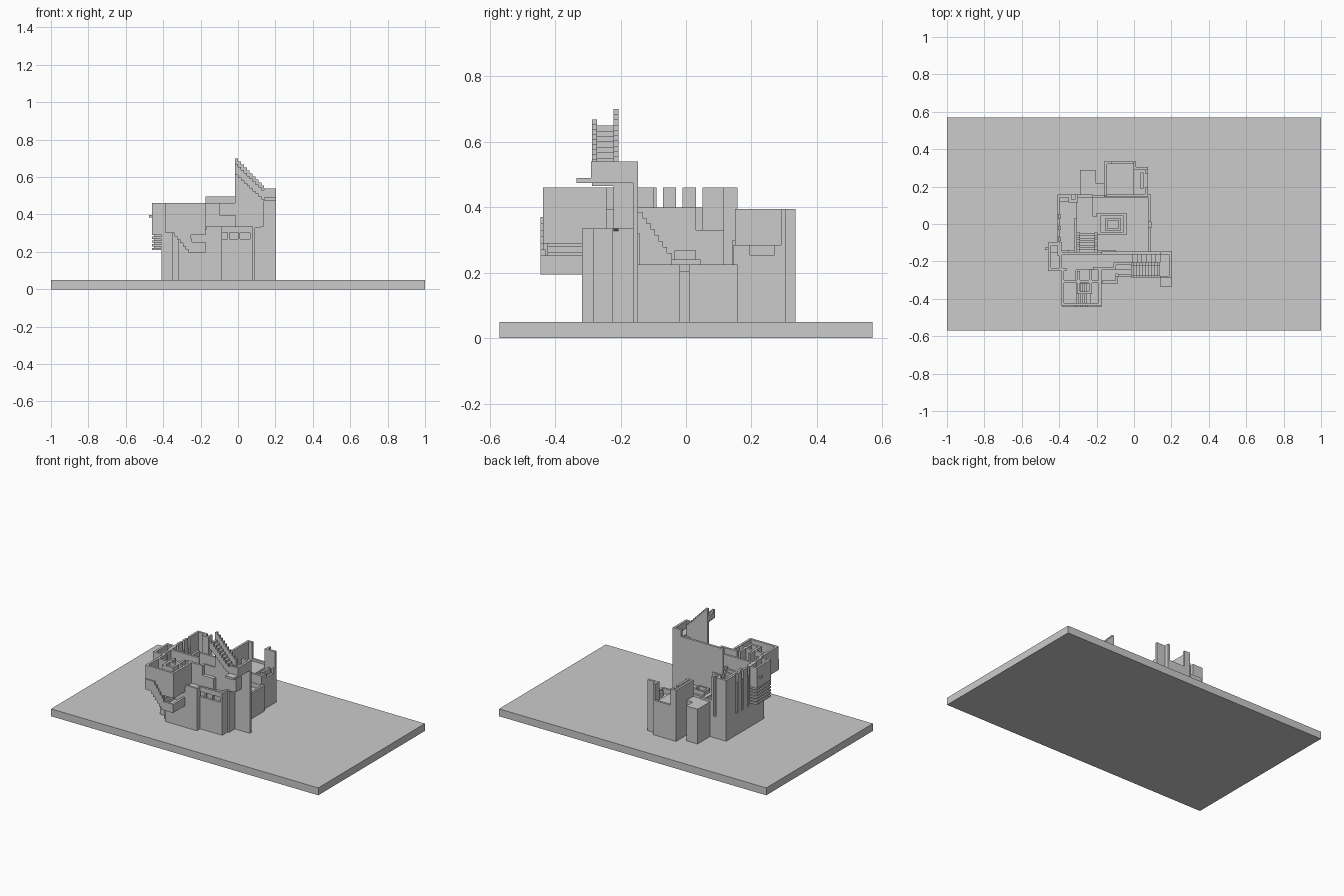
import bpy, bmesh

T = 0.015  # wall thickness


def mesh_object(name, bm):
    bmesh.ops.recalc_face_normals(bm, faces=bm.faces)
    me = bpy.data.meshes.new(name)
    bm.to_mesh(me)
    bm.free()
    ob = bpy.data.objects.new(name, me)
    bpy.context.collection.objects.link(ob)
    return ob


def add_box(bm, x0, x1, y0, y1, z0, z1):
    r = bmesh.ops.create_cube(bm, size=1)
    for v in r["verts"]:
        v.co = ((x0 + x1) / 2 + v.co.x * (x1 - x0),
                (y0 + y1) / 2 + v.co.y * (y1 - y0),
                (z0 + z1) / 2 + v.co.z * (z1 - z0))


def boxes(name, *items):
    bm = bmesh.new()
    for b in items:
        add_box(bm, *b)
    return mesh_object(name, bm)


def ring(name, x0, x1, y0, y1, z0, z1, t=T):
    """Four thin walls around a rectangle."""
    return boxes(name, (x0, x1, y0, y0 + t, z0, z1), (x0, x1, y1 - t, y1, z0, z1),
                 (x0, x0 + t, y0 + t, y1 - t, z0, z1), (x1 - t, x1, y0 + t, y1 - t, z0, z1))


def plate(name, pts, y0, y1):
    """Extrude an xz profile along y."""
    bm = bmesh.new()
    f = bm.faces.new([bm.verts.new((x, y0, z)) for x, z in pts])
    r = bmesh.ops.extrude_face_region(bm, geom=[f])
    vs = [v for v in r["geom"] if isinstance(v, bmesh.types.BMVert)]
    bmesh.ops.translate(bm, vec=(0, y1 - y0, 0), verts=vs)
    return mesh_object(name, bm)


def stepped(x0, z0, x1, z1, n):
    """Points of a staircase line from (x0, z0) to (x1, z1)."""
    pts = [(x0, z0)]
    for i in range(n):
        z = z0 + (z1 - z0) * (i + 1) / n
        pts += [(x0 + (x1 - x0) * i / n, z), (x0 + (x1 - x0) * (i + 1) / n, z)]
    return [p for i, p in enumerate(pts) if i == 0 or p != pts[i - 1]]


# Ground slab
boxes("ground_slab", (-1, 1, -0.57, 0.57, 0, 0.05))

# Courtyard body and low parapet, with a drain notch on the right side
boxes("courtyard_body", (-0.41, 0.075, -0.15, 0.157, 0.05, 0.195))
boxes("courtyard_wall", (0.075, 0.09, -0.15, -0.02, 0.05, 0.225),
      (0.075, 0.09, 0.01, 0.157, 0.05, 0.225), (0.075, 0.095, -0.02, 0.01, 0.05, 0.205),
      (-0.22, 0.09, 0.142, 0.157, 0.05, 0.225))

# Stepped roof light in the courtyard
boxes("roof_light_base", (-0.20, -0.04, -0.06, 0.06, 0.19, 0.225),
      (-0.18, -0.055, -0.045, 0.045, 0.19, 0.24))
ring("roof_light_rim", -0.155, -0.07, -0.035, 0.03, 0.22, 0.268, 0.012)

# Courtyard stair descending to the back
bm = bmesh.new()
for i in range(8):
    add_box(bm, -0.29, -0.21, -0.15, -0.05 - i * 0.0125, 0.19, 0.245 + i * 0.018)
mesh_object("courtyard_stair", bm)
bm = bmesh.new()
for i in range(8):
    for x in (-0.305, -0.21):
        add_box(bm, x, x + T, -0.15, -0.045 - i * 0.0125, 0.19, 0.26 + i * 0.018)
mesh_object("courtyard_stair_sides", bm)
boxes("courtyard_stair_landing", (-0.305, -0.20, -0.05, 0.04, 0.19, 0.225))

# Left wing with narrow wall fins
boxes("left_wing_body", (-0.395, -0.305, -0.17, 0.12, 0.05, 0.33),
      (-0.305, -0.22, 0.04, 0.157, 0.05, 0.225))
bm = bmesh.new()
for y0, y1 in ((-0.17, -0.09), (-0.07, -0.03), (-0.01, 0.03), (0.05, 0.157)):
    add_box(bm, -0.41, -0.395, y0, y1, 0.05, 0.46)
for y0 in (-0.09, -0.03, 0.03):
    add_box(bm, -0.405, -0.39, y0, y0 + 0.02, 0.05, 0.40)
mesh_object("left_wing_fins", bm)
boxes("left_wing_back_wall", (-0.395, -0.35, 0.142, 0.157, 0.05, 0.46),
      (-0.35, -0.30, 0.115, 0.13, 0.05, 0.46), (-0.35, -0.335, 0.115, 0.157, 0.05, 0.46),
      (-0.315, -0.30, 0.115, 0.157, 0.05, 0.46), (-0.30, -0.22, 0.142, 0.157, 0.05, 0.30))
boxes("left_wing_inner_wall", (-0.32, -0.305, -0.16, 0.03, 0.2, 0.40))

# Left bay with louvres and spout
ring("left_bay_walls", -0.46, -0.385, -0.25, -0.10, 0.325, 0.46)
boxes("left_bay_floor", (-0.45, -0.385, -0.24, -0.11, 0.21, 0.36))
bm = bmesh.new()
for i in range(6):
    add_box(bm, -0.46, -0.385, -0.25, -0.10, 0.21 + i * 0.02, 0.222 + i * 0.02)
mesh_object("left_bay_louvres", bm)
boxes("left_bay_spout", (-0.475, -0.455, -0.14, -0.125, 0.385, 0.397))

# Front body, two set-back blocks
boxes("front_body_left", (-0.41, -0.35, -0.25, -0.14, 0.05, 0.39),
      (-0.35, -0.32, -0.285, -0.14, 0.05, 0.37), (-0.32, -0.10, -0.318, -0.14, 0.05, 0.32))
boxes("front_body_right", (-0.10, 0.075, -0.268, -0.147, 0.05, 0.315),
      (0.075, 0.09, -0.225, -0.147, 0.05, 0.335))
boxes("front_left_parapet", (-0.17, -0.085, -0.318, -0.303, 0.05, 0.335),
      (-0.10, -0.085, -0.318, -0.28, 0.05, 0.335))
boxes("front_right_wall", (-0.085, 0.075, -0.283, -0.268, 0.05, 0.268),
      (-0.085, 0.075, -0.283, -0.268, 0.303, 0.335),
      (0.065, 0.08, -0.283, -0.225, 0.05, 0.335))
boxes("front_window_bars", *[(x, x + 0.01, -0.28, -0.268, 0.265, 0.305) for x in (-0.055, 0.0)])

# High corridor floor and parapets
boxes("corridor_floor", (-0.45, -0.01, -0.245, -0.15, 0.30, 0.395))
boxes("corridor_walls", (-0.385, -0.175, -0.165, -0.15, 0.30, 0.46),
      (-0.46, -0.36, -0.25, -0.235, 0.30, 0.46),
      (-0.22, -0.10, -0.245, -0.23, 0.30, 0.46),
      (-0.10, -0.01, -0.22, -0.207, 0.30, 0.46), (-0.11, -0.095, -0.245, -0.207, 0.30, 0.46))
boxes("corridor_back_wall", (-0.175, 0.14, -0.162, -0.147, 0.05, 0.495),
      (0.14, 0.203, -0.162, -0.147, 0.05, 0.54))

# Lower high flight, rising to the right landing
plate("lower_flight", [(-0.01, 0.335)] + stepped(-0.01, 0.395, 0.14, 0.475, 6) + [(0.14, 0.335)],
      -0.207, -0.16)

# Upper high flight with stepped underside and parapets
def flight(name, ztop0, ztop1, zbot0, zbot1, y0, y1):
    top = stepped(0.14, ztop0, -0.015, ztop1, 10)
    bottom = stepped(0.14, zbot0, -0.015, zbot1, 10)
    plate(name, top + bottom[::-1], y0, y1)


flight("upper_flight_treads", 0.485, 0.65, 0.465, 0.61, -0.275, -0.215)
flight("upper_flight_front_parapet", 0.515, 0.668, 0.465, 0.61, -0.287, -0.272)
plate("upper_flight_spine_wall", [(-0.015, 0.31), (0.14, 0.335)] + stepped(0.14, 0.54, -0.015, 0.70, 10),
      -0.222, -0.207)

# Right landing
boxes("landing", (0.14, 0.203, -0.335, -0.147, 0.475, 0.49))
boxes("landing_parapet", (0.188, 0.203, -0.29, -0.147, 0.475, 0.54),
      (0.14, 0.203, -0.29, -0.277, 0.475, 0.54))

# Cantilevered front tower with stepped underside and corner slot
under = stepped(-0.34, 0.30, -0.25, 0.195, 6)
side = [(-0.385, 0.46), (-0.385, 0.30)] + under
for nm, y in (("tower_front", -0.437), ("tower_back", -0.315)):
    plate(nm + "_wall", side + [(-0.25, 0.29), (-0.175, 0.29), (-0.175, 0.46)], y, y + T)
plate("tower_stair_band", [(-0.385, 0.37), (-0.385, 0.30)] + under + [(-0.175, 0.195), (-0.175, 0.252)]
      + stepped(-0.245, 0.252, -0.325, 0.37, 6), -0.445, -0.43)
boxes("tower_side_walls", (-0.388, -0.373, -0.437, -0.25, 0.30, 0.46),
      (-0.19, -0.175, -0.437, -0.23, 0.29, 0.46),
      (-0.19, -0.175, -0.43, -0.30, 0.195, 0.252))
plate("tower_stair", [(-0.375, 0.345)] + [(-0.375, 0.30)] + under + [(-0.185, 0.195), (-0.185, 0.22)]
      + stepped(-0.25, 0.22, -0.32, 0.345, 6), -0.43, -0.31)
boxes("tower_inner_walls", (-0.305, -0.29, -0.375, -0.25, 0.30, 0.46),
      (-0.24, -0.225, -0.375, -0.24, 0.30, 0.46), (-0.305, -0.225, -0.375, -0.36, 0.30, 0.46))
boxes("tower_upper_floor", (-0.38, -0.31, -0.31, -0.24, 0.30, 0.395),
      (-0.235, -0.18, -0.43, -0.24, 0.29, 0.33))

# Back wing: low roof, raised corner posts and walls
boxes("back_wing_body", (-0.15, 0.0, 0.15, 0.32, 0.05, 0.27), (-0.05, 0.065, 0.15, 0.293, 0.05, 0.25))
boxes("back_wing_walls", (-0.16, -0.145, 0.15, 0.335, 0.05, 0.395),
      (-0.145, -0.12, 0.32, 0.335, 0.05, 0.395), (-0.12, 0.012, 0.32, 0.335, 0.05, 0.285),
      (-0.003, 0.012, 0.29, 0.335, 0.05, 0.395), (0.012, 0.075, 0.29, 0.305, 0.05, 0.395),
      (0.06, 0.075, 0.145, 0.195, 0.05, 0.285), (0.06, 0.075, 0.27, 0.305, 0.05, 0.285),
      (0.06, 0.075, 0.195, 0.27, 0.05, 0.255),
      (-0.16, 0.075, 0.145, 0.16, 0.05, 0.285))
boxes("back_wing_window_inset", (0.035, 0.05, 0.19, 0.275, 0.24, 0.285))
boxes("back_wing_annex", (-0.29, -0.205, 0.15, 0.29, 0.05, 0.285), (-0.21, -0.15, 0.15, 0.22, 0.05, 0.285))
